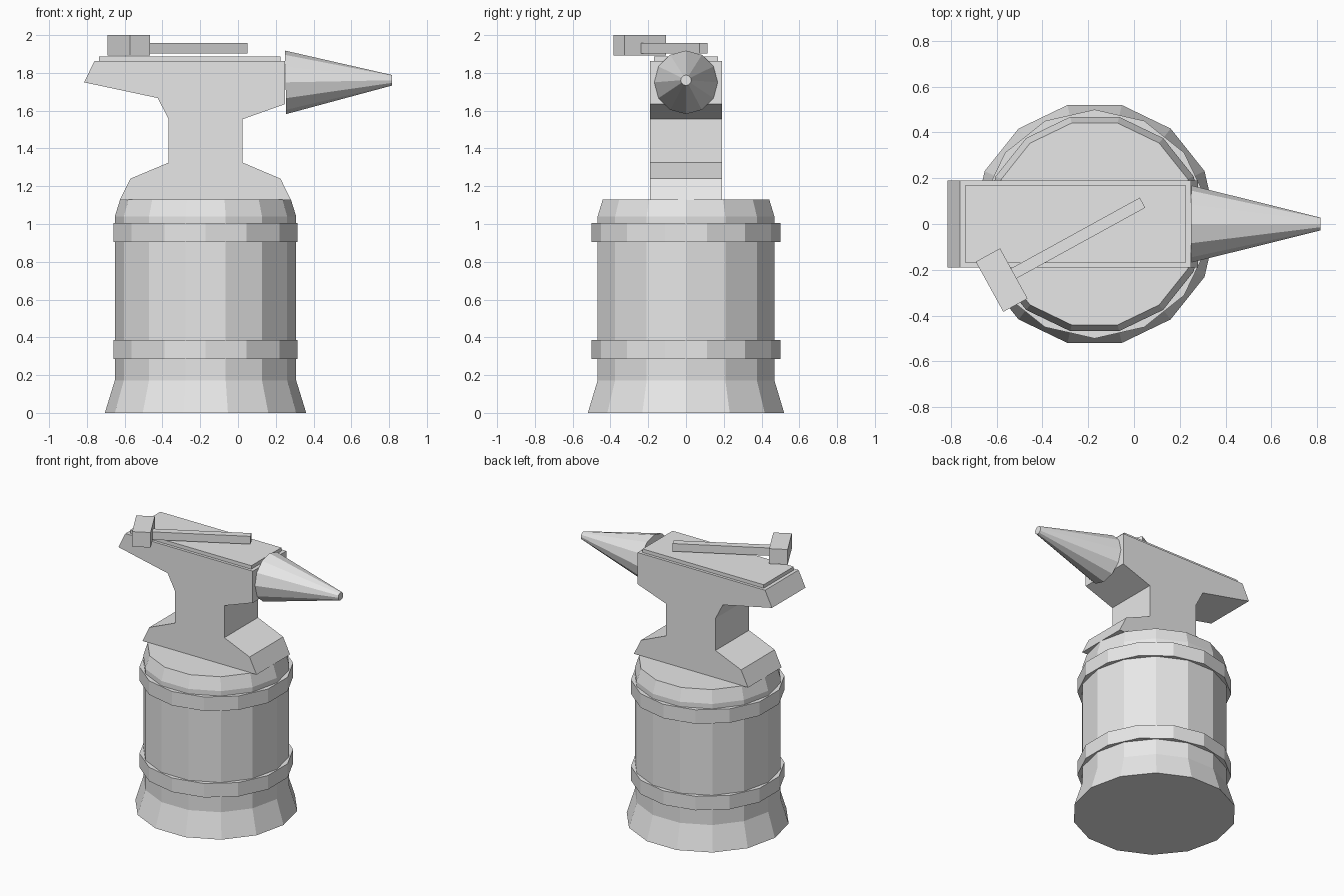
import bpy, bmesh, math
from mathutils import Matrix, Vector

cube = bpy.data.objects.get("Cube")
if cube:
    bpy.data.objects.remove(cube, do_unlink=True)

grey = bpy.data.materials.new("plain grey")
grey.use_nodes = True
grey.diffuse_color = (0.8, 0.8, 0.8, 1)
grey.node_tree.nodes["Principled BSDF"].inputs["Base Color"].default_value = (0.8, 0.8, 0.8, 1)

CENTRE_X = -0.172   # shared axis of the stump and the anvil waist
SIDES = 14


def finish(name, bm):
    """Turn a bmesh into a flat shaded grey object."""
    bmesh.ops.recalc_face_normals(bm, faces=bm.faces)
    mesh = bpy.data.meshes.new(name)
    bm.to_mesh(mesh)
    bm.free()
    mesh.materials.append(grey)
    obj = bpy.data.objects.new(name, mesh)
    bpy.context.collection.objects.link(obj)
    return obj


def lathe(name, profile, turn=0.0):
    """Stack of polygon rings (radius, z) around the stump axis, capped at both ends."""
    bm = bmesh.new()
    rings = []
    for r, z in profile:
        angles = [math.tau * (i + turn) / SIDES for i in range(SIDES)]
        rings.append([bm.verts.new((CENTRE_X + r * math.cos(a), r * math.sin(a), z))
                      for a in angles])
    for low, high in zip(rings, rings[1:]):
        for i in range(SIDES):
            j = (i + 1) % SIDES
            bm.faces.new((low[i], low[j], high[j], high[i]))
    bm.faces.new(rings[0])
    bm.faces.new(rings[-1])
    return finish(name, bm)


def box(name, centre, size, angle=0.0):
    bm = bmesh.new()
    matrix = (Matrix.Translation(centre) @ Matrix.Rotation(angle, 4, "Z")
              @ Matrix.Diagonal((*size, 1)))
    bmesh.ops.create_cube(bm, size=1, matrix=matrix)
    return finish(name, bm)


# Stump with flared foot and bevelled top
lathe("stump", [(0.533, 0), (0.48, 0.172), (0.48, 1.04), (0.452, 1.13)])

# Two hoops, turned half a side against the stump
for name, z in (("lower_hoop", 0.285), ("upper_hoop", 0.905)):
    lathe(name, [(0.5, z), (0.5, z + 0.1)], turn=0.5)

# Anvil body: side profile pushed through its depth
half_depth = 0.19
outline = [(-0.815, 1.75), (-0.76, 1.862), (0.25, 1.862), (0.25, 1.635),
           (0.025, 1.555), (0.025, 1.325), (0.225, 1.24), (0.28, 1.128),
           (-0.625, 1.128), (-0.57, 1.24), (-0.367, 1.325), (-0.367, 1.555),
           (-0.425, 1.667)]
bm = bmesh.new()
side = bm.faces.new([bm.verts.new((x, -half_depth, z)) for x, z in outline])
pushed = bmesh.ops.extrude_face_region(bm, geom=[side])["geom"]
bmesh.ops.translate(bm, vec=(0, 2 * half_depth, 0),
                    verts=[v for v in pushed if isinstance(v, bmesh.types.BMVert)])
finish("anvil_body", bm)

# Raised face plate
box("anvil_face_plate", (-0.255, 0, 1.87), (0.96, 0.34, 0.034))

# Horn, tilted up very slightly
start, tip = Vector((0.252, 0, 1.75)), Vector((0.815, 0, 1.761))
along = tip - start
bm = bmesh.new()
bmesh.ops.create_cone(
    bm, cap_ends=True, segments=12, radius1=0.168, radius2=0.028, depth=along.length,
    matrix=Matrix.Translation((start + tip) / 2) @ along.to_track_quat("Z", "Y").to_matrix().to_4x4())
finish("anvil_horn", bm)

# Hammer lying across the face
angle = math.radians(28.8)
head = Vector((-0.578, -0.245, 1.946))
reach = 0.702
direction = Vector((math.cos(angle), math.sin(angle), 0))
box("hammer_head", head, (0.121, 0.25, 0.108), angle)
grip = head + direction * reach / 2
box("hammer_handle", (grip.x, grip.y, 1.93), (reach, 0.05, 0.056), angle)
